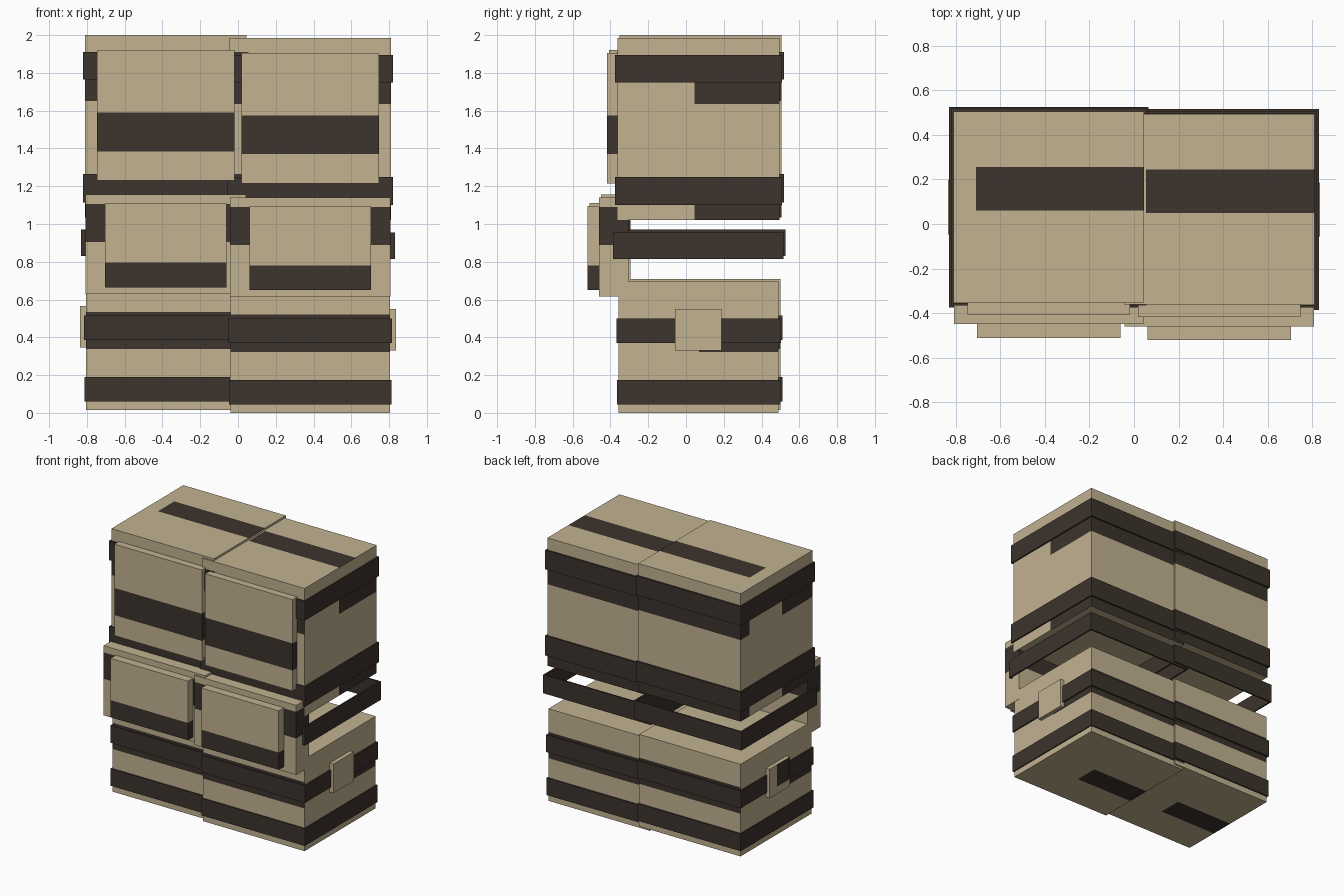
import bpy, bmesh
from mathutils import Vector

cube = bpy.data.objects.get("Cube")
if cube:
    bpy.data.objects.remove(cube, do_unlink=True)


def material(name, rgb):
    m = bpy.data.materials.new(name)
    m.use_nodes = True
    m.diffuse_color = (*rgb, 1)
    m.node_tree.nodes["Principled BSDF"].inputs["Base Color"].default_value = (*rgb, 1)
    return m


CANVAS = material("tan canvas", (0.539, 0.445, 0.283))
LEATHER = material("dark brown leather", (0.045, 0.033, 0.026))
AXES = (Vector((1, 0, 0)), Vector((0, 1, 0)), Vector((0, 0, 1)))


def finish(name, bm, shift):
    bmesh.ops.recalc_face_normals(bm, faces=bm.faces[:])
    mesh = bpy.data.meshes.new(name)
    bm.to_mesh(mesh)
    bm.free()
    mesh.materials.append(CANVAS)
    mesh.materials.append(LEATHER)
    ob = bpy.data.objects.new(name, mesh)
    ob.location = shift
    bpy.context.scene.collection.objects.link(ob)
    return ob


def box(name, shift, x, y, z, cuts=((), (), ()), dark=None):
    """Box cut along planes; dark(centre, normal) picks the leather faces."""
    bm = bmesh.new()
    bmesh.ops.create_cube(bm, size=1)
    for v in bm.verts:
        v.co = [lo + (c + 0.5) * (hi - lo) for c, (lo, hi) in zip(v.co, (x, y, z))]
    for axis, values in zip(AXES, cuts):
        for value in values:
            geom = bm.verts[:] + bm.edges[:] + bm.faces[:]
            bmesh.ops.bisect_plane(bm, geom=geom, plane_co=axis * value, plane_no=axis)
    bm.normal_update()
    if dark:
        for f in bm.faces:
            f.material_index = int(dark(f.calc_center_median(), f.normal))
    return finish(name, bm, shift)


def ring(name, shift, half, y, z, wall=0.012):
    """Hollow rectangular strap loop."""
    bm = bmesh.new()
    loops = []
    for inset, height in ((0, z[0]), (0, z[1]), (wall, z[1]), (wall, z[0])):
        a, b, c = half - inset, y[0] + inset, y[1] - inset
        loops.append([bm.verts.new((px, py, height))
                      for px, py in ((-a, b), (a, b), (a, c), (-a, c))])
    for k in range(4):
        p, q = loops[k], loops[(k + 1) % 4]
        for i in range(4):
            j = (i + 1) % 4
            bm.faces.new((p[i], p[j], q[j], q[i])).material_index = 1
    return finish(name, bm, shift)


def upper_paint(c, n):
    if n.z > 0.5:
        return c.x > -0.3275 and 0.05 < c.y < 0.245
    if n.z < -0.5 or not (c.z < 1.15 or 1.635 < c.z < 1.85):
        return False
    if n.x > 0.5:
        return c.y > 0.045
    if n.x < -0.5:
        return c.y < 0 or c.y > 0.39
    return True


def lower_paint(c, n):
    if n.z < -0.5:
        return c.x < 0.06 and -0.09 < c.y < 0.09
    if n.z > 0.5 or not 0.322 < c.z < 0.52:
        return False
    if n.x > 0.5:
        return c.y > 0.07 and c.z < 0.45
    if n.x < -0.5:
        return c.y < -0.09 and c.z < 0.45
    return True


def band(lo, hi):
    return lambda c, n: abs(n.z) < 0.5 and lo < c.z < hi


def bundle(side, s):
    def nm(part):
        return f"{side}_{part}"

    # Main bodies
    box(nm("upper_pack"), s, (-0.4275, 0.4275), (-0.362, 0.495), (1.02, 1.985),
        ((-0.3275,), (0, 0.045, 0.05, 0.245, 0.39), (1.15, 1.635, 1.85)), upper_paint)
    box(nm("lower_pack"), s, (-0.423, 0.423), (-0.357, 0.49), (0, 0.695),
        ((0.06,), (-0.09, 0.07, 0.09), (0.322, 0.45, 0.52)), lower_paint)

    # Front pockets and flaps
    box(nm("pocket"), s, (-0.425, 0.425), (-0.46, -0.305), (0.615, 1.14),
        ((), (), (0.89, 1.09)), band(0.89, 1.09))
    box(nm("pocket_flap"), s, (-0.3225, 0.3225), (-0.522, -0.45), (0.65, 1.095),
        ((), (), (0.78,)), band(0.65, 0.78))
    box(nm("upper_flap"), s, (-0.365, 0.365), (-0.417, -0.355), (1.215, 1.905),
        ((), (), (1.37, 1.575)), band(1.37, 1.575))

    # Straps around the bodies
    for part, half, y, z in (
            ("top_strap", 0.438, (-0.376, 0.508), (1.75, 1.895)),
            ("middle_strap", 0.438, (-0.376, 0.508), (1.1, 1.25)),
            ("hanging_strap", 0.448, (-0.386, 0.516), (0.815, 0.955)),
            ("lower_strap", 0.433, (-0.367, 0.502), (0.37, 0.5)),
            ("bottom_strap", 0.431, (-0.366, 0.5), (0.045, 0.175))):
        ring(nm(part), s, half, y, z)

    # Side patches
    box(nm("left_patch"), s, (0.41, 0.453), (-0.057, 0.187), (0.33, 0.55))
    box(nm("right_patch"), s, (-0.453, -0.41), (-0.057, 0.187), (0.33, 0.55),
        ((), (0.1,), (0.385,)),
        lambda c, n: n.x < -0.5 and c.y < 0.1 and c.z > 0.385)


bundle("left", (0.3825, 0, 0))
bundle("right", (-0.3825, 0.01, 0.015))
